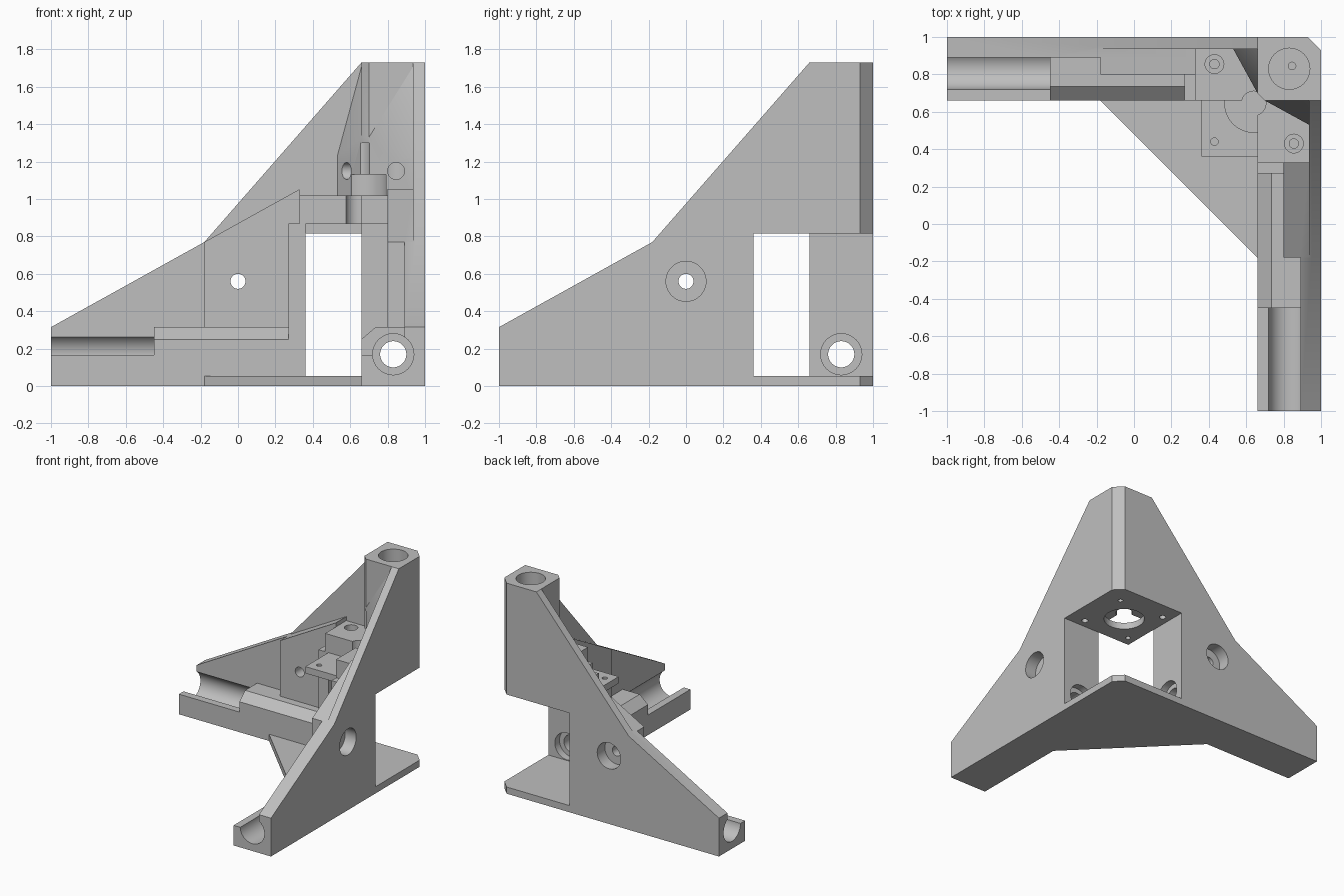
import bpy, bmesh, math

cube = bpy.data.objects.get("Cube")
if cube:
    bpy.data.objects.remove(cube, do_unlink=True)

grey = bpy.data.materials.new("plain grey")
grey.use_nodes = True
grey.diffuse_color = (0.52, 0.52, 0.52, 1)
grey.node_tree.nodes["Principled BSDF"].inputs["Base Color"].default_value = (0.52, 0.52, 0.52, 1)


def make(name, bm, swap=False):
    """Turn a bmesh into an object; swap mirrors it across the x = y diagonal."""
    if swap:
        for v in bm.verts:
            v.co.x, v.co.y = v.co.y, v.co.x
    bmesh.ops.recalc_face_normals(bm, faces=bm.faces)
    mesh = bpy.data.meshes.new(name)
    bm.to_mesh(mesh)
    bm.free()
    mesh.materials.append(grey)
    ob = bpy.data.objects.new(name, mesh)
    bpy.context.collection.objects.link(ob)
    return ob


def prism(name, pts, axis, lo, hi, swap=False):
    """Extrude a 2D outline along an axis: x takes (y,z), y takes (x,z), z takes (x,y)."""
    place = {"x": lambda p, t: (t, p[0], p[1]),
             "y": lambda p, t: (p[0], t, p[1]),
             "z": lambda p, t: (p[0], p[1], t)}[axis]
    bm = bmesh.new()
    ends = [[bm.verts.new(place(p, t)) for p in pts] for t in (lo, hi)]
    for ring in ends:
        bm.faces.new(ring)
    n = len(pts)
    for i in range(n):
        j = (i + 1) % n
        bm.faces.new((ends[0][i], ends[0][j], ends[1][j], ends[1][i]))
    return make(name, bm, swap)


def box(name, x0, x1, y0, y1, z0, z1, swap=False):
    return prism(name, [(x0, y0), (x1, y0), (x1, y1), (x0, y1)], "z", z0, z1, swap)


def rod(a, b, r, axis, lo, hi, swap=False):
    n = 48
    pts = [(a + r * math.cos(math.tau * i / n), b + r * math.sin(math.tau * i / n)) for i in range(n)]
    return prism("round_cutter", pts, axis, lo, hi, swap)


def gusset(swap):
    """Slanted web between the wall and the column."""
    plan = [(0.53, 0.937, 1.23), (0.66, 0.70, 1.33), (0.67, 0.70, 1.33),
            (0.67, 0.95, 1.73), (0.66, 0.95, 1.73), (0.53, 0.95, 1.23)]
    bm = bmesh.new()
    for x, y, z in plan:
        bm.verts.new((x, y, z))
        bm.verts.new((x, y, 1.0))
    bmesh.ops.convex_hull(bm, input=bm.verts)
    return make("gusset", bm, swap)


def combine(target, other, operation):
    mod = target.modifiers.new("combine", "BOOLEAN")
    mod.operation = operation
    mod.solver = "EXACT"
    mod.object = other
    bpy.context.view_layer.objects.active = target
    bpy.ops.object.modifier_apply(modifier=mod.name)
    bpy.data.objects.remove(other, do_unlink=True)


# Base plate with diagonal inner edge
bracket = prism("corner_bracket", [(-0.18, 0.66), (0.66, -0.18), (1, -0.18), (1, 1), (-0.18, 1)],
                "z", 0, 0.055)

# Solid parts
solids = []
for s in (False, True):
    solids += [
        prism("rod_arm", [(0.66, 0), (1, 0), (1, 0.315), (0.735, 0.315), (0.66, 0.25)],
              "x", -1, 0.3, s),
        prism("arm_wall", [(-1, 0), (0.33, 0), (0.33, 1.053), (-0.18, 0.77), (-1, 0.315)],
              "y", 0.89, 1, s),
        prism("thick_wall", [(-0.18, 0.1), (0.33, 0.1), (0.33, 1.053), (-0.18, 0.77)],
              "y", 0.80, 0.95, s),
        prism("tall_wall", [(-0.18, 0.1), (0.9, 0.1), (0.9, 1.73), (0.66, 1.73), (-0.18, 0.77)],
              "y", 0.935, 1, s),
        box("rib", 0.27, 0.36, 0.66, 1, 0, 0.87, s),
        box("screw_block", 0.33, 1, 0.66, 1, 0.815, 1.02, s),
        gusset(s),
    ]
solids += [
    box("motor_plate", 0.36, 1, 0.36, 1, 0.80, 0.87),
    prism("column", [(0.70, 0.66), (1, 0.66), (1, 1), (0.66, 1), (0.66, 0.70)], "z", 0.80, 1.73),
]
for part in solids:
    combine(bracket, part, "UNION")

# Motor bay, outer corner bevel, vertical rod socket and shaft clearance
cutters = [
    box("bay_cutter", 0.36, 1.1, 0.36, 1.1, 0.055, 0.815),
    prism("corner_cutter", [(1.1, 0.83), (1.1, 1.1), (0.83, 1.1)], "z", -0.1, 1.9),
    rod(0.83, 0.83, 0.11, "z", 0.95, 1.9),
    rod(0.64, 0.645, 0.155, "z", 0.7, 0.87),
    rod(0.64, 0.645, 0.155, "z", 1.02, 1.13),
    rod(0.64, 0.645, 0.065, "z", 0.7, 1.3),
    rod(0.43, 0.44, 0.02, "z", 0.7, 0.95),
    rod(0.845, 0.845, 0.02, "z", 0.7, 1.0),
]
# Holes and channels of each arm
for s in (False, True):
    cutters += [
        box("channel_cutter", -1.1, -0.45, 0.6, 0.89, 0.165, 0.7, s),
        rod(0.83, 0.17, 0.11, "x", -1.1, 0.12, s),
        rod(0.83, 0.17, 0.07, "x", 0.0, 0.5, s),
        rod(0.83, 0.17, 0.11, "x", 0.30, 0.5, s),
        rod(0, 0.56, 0.04, "y", 0.7, 1.1, s),
        rod(0, 0.56, 0.107, "y", 0.9, 1.1, s),
        rod(0.43, 0.855, 0.025, "z", 0.7, 1.1, s),
        rod(0.43, 0.855, 0.05, "z", 0.95, 1.1, s),
        rod(0.845, 1.15, 0.045, "y", 0.4, 0.80, s),
    ]
for cutter in cutters:
    combine(bracket, cutter, "DIFFERENCE")

# Smooth the round holes, keep the edges sharp
bpy.ops.object.select_all(action="DESELECT")
bracket.select_set(True)
bpy.context.view_layer.objects.active = bracket
bpy.ops.object.shade_smooth_by_angle(angle=math.radians(25))
